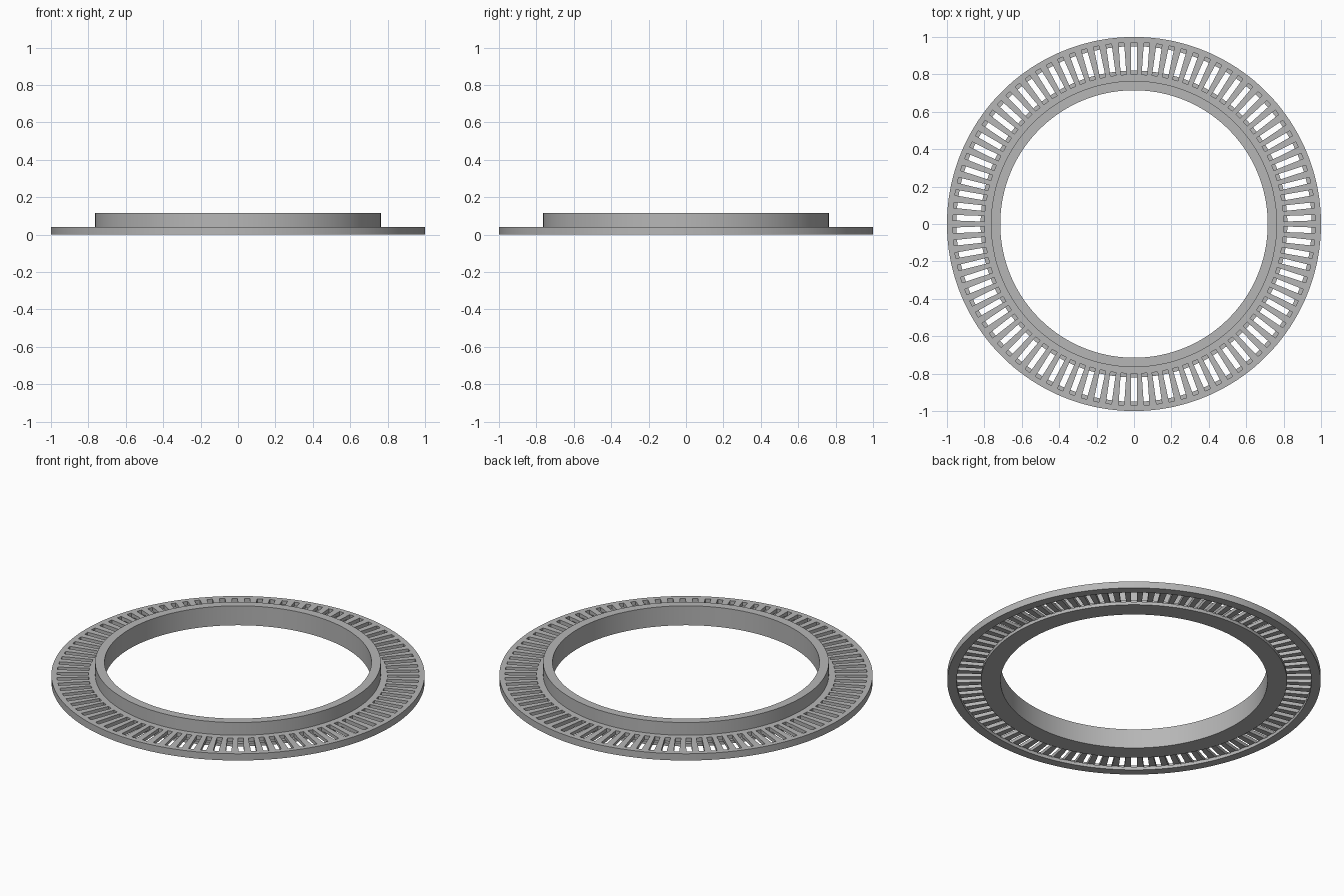
import bpy, bmesh, math
from mathutils import Matrix, Vector

cube = bpy.data.objects.get("Cube")
if cube:
    bpy.data.objects.remove(cube, do_unlink=True)

SLOTS = 90
SEGMENTS = 180

grey = bpy.data.materials.new("plain_grey")
grey.use_nodes = True
colour = (0.47, 0.47, 0.47, 1)
grey.diffuse_color = colour
grey.node_tree.nodes["Principled BSDF"].inputs["Base Color"].default_value = colour


def make_object(name, bm):
    bmesh.ops.recalc_face_normals(bm, faces=bm.faces)
    mesh = bpy.data.meshes.new(name)
    bm.to_mesh(mesh)
    bm.free()
    mesh.materials.append(grey)
    obj = bpy.data.objects.new(name, mesh)
    bpy.context.collection.objects.link(obj)
    return obj


def lathe(name, profile):
    """Turn a closed (radius, height) profile around z."""
    bm = bmesh.new()
    verts = [bm.verts.new((r, 0, z)) for r, z in profile]
    edges = [bm.edges.new((v, verts[i - 1])) for i, v in enumerate(verts)]
    bmesh.ops.spin(bm, geom=verts + edges, cent=(0, 0, 0), axis=(0, 0, 1),
                   angle=math.tau, steps=SEGMENTS, use_merge=True)
    bmesh.ops.remove_doubles(bm, verts=bm.verts, dist=1e-5)
    return make_object(name, bm)


# Flange with raised collar and a recess turned into the underside
ring = lathe("slotted_flange_ring", [
    (0.715, 0), (0.82, 0), (0.82, 0.02), (0.95, 0.02), (0.95, 0), (1, 0),
    (1, 0.04), (0.765, 0.04), (0.765, 0.115), (0.715, 0.115)])

# Radial slots cut from above, leaving a small ledge at each end
bm = bmesh.new()
inner, outer, floor, top, width = 0.80, 0.97, 0.018, 0.06, 0.03
size = Matrix.Diagonal((outer - inner, width, top - floor, 1))
place = Matrix.Translation(Vector(((inner + outer) / 2, 0, (floor + top) / 2)))
for i in range(SLOTS):
    turn = Matrix.Rotation(math.pi / 2 + math.tau * i / SLOTS, 4, "Z")
    bmesh.ops.create_cube(bm, size=1, matrix=turn @ place @ size)
cutter = make_object("slot_cutters", bm)
cutter.hide_render = True

cut = ring.modifiers.new("slots", "BOOLEAN")
cut.operation = "DIFFERENCE"
cut.solver = "EXACT"
cut.object = cutter

# Bake the slots, drop the cutter and smooth the round walls
bpy.ops.object.select_all(action="DESELECT")
ring.select_set(True)
bpy.context.view_layer.objects.active = ring
bpy.ops.object.modifier_apply(modifier=cut.name)
bpy.data.objects.remove(cutter, do_unlink=True)
bpy.ops.object.shade_smooth_by_angle(angle=math.radians(30))
